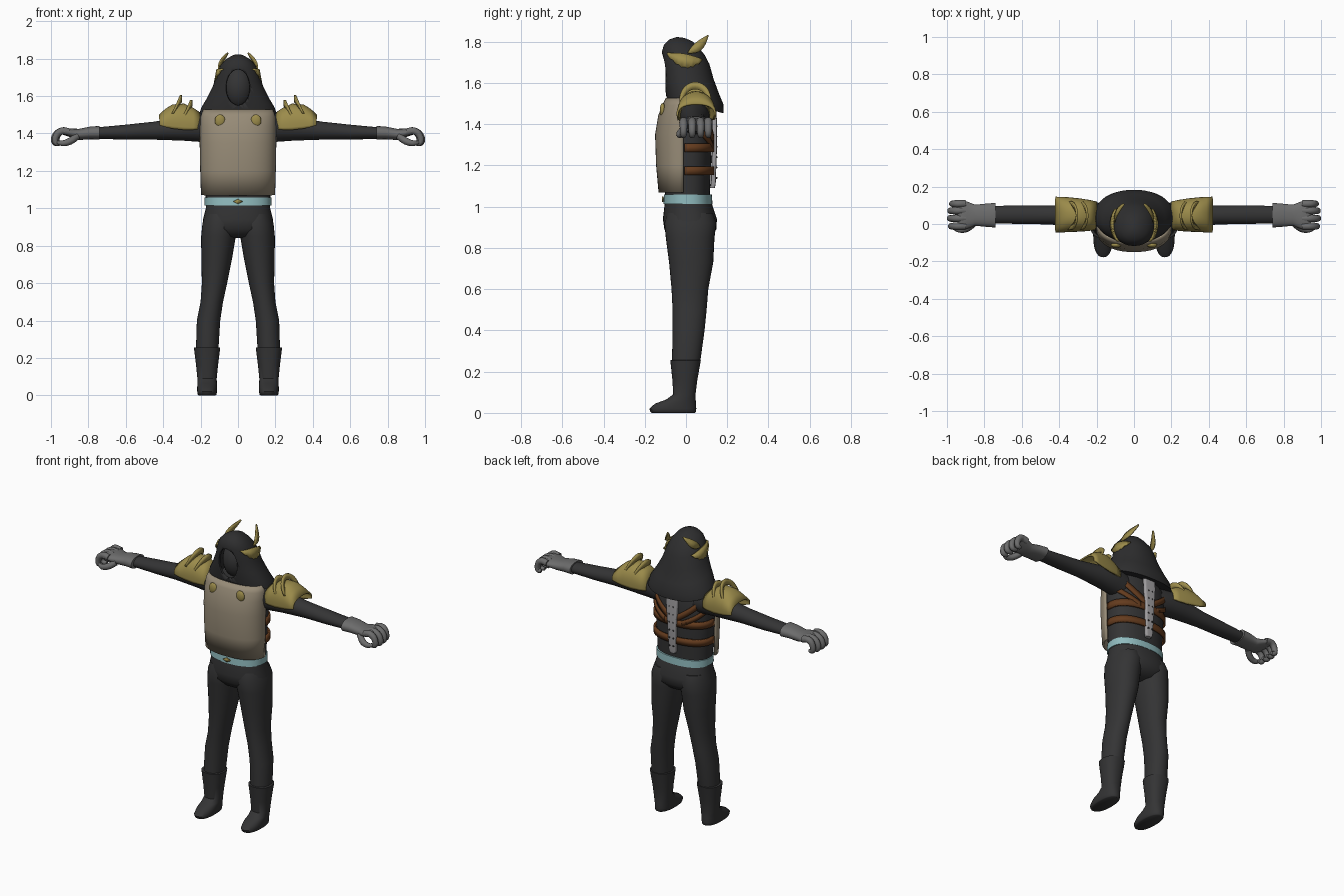
import bpy, bmesh
from math import sin, cos, pi, radians

if "Cube" in bpy.data.objects:
    bpy.data.objects.remove(bpy.data.objects["Cube"])


def material(name, r, g, b):
    m = bpy.data.materials.new(name)
    m.use_nodes = True
    m.diffuse_color = (r, g, b, 1)
    bsdf = m.node_tree.nodes["Principled BSDF"]
    bsdf.inputs["Base Color"].default_value = (r, g, b, 1)
    bsdf.inputs["Roughness"].default_value = 0.8
    return m


BLACK = material("charcoal cloth", .034, .034, .035)
HOOD = material("dark hood cloth", .027, .027, .028)
TAN = material("tan armour", .31, .26, .185)
GOLD = material("old gold", .33, .26, .07)
GREY = material("grey glove", .15, .15, .15)
BELT = material("pale teal", .28, .50, .52)
BROWN = material("brown leather", .13, .045, .013)
STEEL = material("light steel", .36, .35, .36)


def finish(ob, mat, mirror=False, thick=0):
    ob.data.materials.append(mat)
    if thick:
        mod = ob.modifiers.new("thickness", 'SOLIDIFY')
        mod.thickness, mod.offset = thick, 0
    if mirror:
        ob.modifiers.new("mirror", 'MIRROR')
    bpy.ops.object.select_all(action='DESELECT')
    ob.select_set(True)
    bpy.context.view_layer.objects.active = ob
    if ob.type == 'CURVE':
        bpy.ops.object.convert(target='MESH')
        ob = bpy.context.object
    bpy.ops.object.shade_smooth_by_angle(angle=radians(45))
    return ob


def mesh_object(name, bm):
    bmesh.ops.recalc_face_normals(bm, faces=bm.faces)
    me = bpy.data.meshes.new(name)
    bm.to_mesh(me)
    bm.free()
    ob = bpy.data.objects.new(name, me)
    bpy.context.collection.objects.link(ob)
    return ob


def oval(a, p):
    c, s = cos(a), sin(a)
    return (abs(c) ** (2 / p) * (1 if c > 0 else -1),
            abs(s) ** (2 / p) * (1 if s > 0 else -1))


def loft(name, mat, rings, axis='z', arc=None, n=32, p=2.3, tilt=0, mirror=False, thick=0, caps=True):
    """Skin ovals (position, centre 1, centre 2, radius 1, radius 2) along an axis."""
    bm = bmesh.new()
    a0, a1 = arc or (0, 360)
    count = n + 1 if arc else n
    rows = []
    for t, c1, c2, r1, r2 in rings:
        row = []
        for i in range(count):
            u, v = oval(radians(a0 + (a1 - a0) * i / n), p)
            u1, v1 = c1 + r1 * u, c2 + r2 * v
            drop = tilt * v * r2 if tilt else 0
            row.append(bm.verts.new((u1, v1, t + drop) if axis == 'z' else (t, u1, v1)))
        rows.append(row)
    for a, b in zip(rows, rows[1:]):
        for i in range(n):
            j = (i + 1) % count
            bm.faces.new((a[i], a[j], b[j], b[i]))
    if not arc and caps:
        bm.faces.new(rows[0])
        bm.faces.new(rows[-1])
    return finish(mesh_object(name, bm), mat, mirror, thick)


def spans(rows):
    """Turn (z, half width, front y, back y) into centred rings."""
    return [(z, 0, (f + b) / 2, w, (b - f) / 2) for z, w, f, b in rows]


def limb(rows):
    """Turn (z, inner x, outer x, front y, back y) into rings."""
    return [(z, (i + o) / 2, (f + b) / 2, (o - i) / 2, (b - f) / 2) for z, i, o, f, b in rows]


def strip(name, mat, pairs, mirror=False, thick=.008):
    bm = bmesh.new()
    vs = [(bm.verts.new(a), bm.verts.new(b)) for a, b in pairs]
    for (a, b), (c, d) in zip(vs, vs[1:]):
        bm.faces.new((a, b, d, c))
    return finish(mesh_object(name, bm), mat, mirror, thick)


def tube(name, mat, points, radius, radii=None, mirror=True):
    cu = bpy.data.curves.new(name, 'CURVE')
    cu.dimensions, cu.bevel_depth, cu.bevel_resolution = '3D', radius, 3
    cu.resolution_u, cu.use_fill_caps = 6, True
    sp = cu.splines.new('BEZIER')
    sp.bezier_points.add(len(points) - 1)
    for i, (bp, co) in enumerate(zip(sp.bezier_points, points)):
        bp.co, bp.radius = co, (radii[i] if radii else 1)
        bp.handle_left_type = bp.handle_right_type = 'AUTO'
    ob = bpy.data.objects.new(name, cu)
    bpy.context.collection.objects.link(ob)
    return finish(ob, mat, mirror)


def ball(name, mat, loc, scale, mirror=False):
    bm = bmesh.new()
    bmesh.ops.create_uvsphere(bm, u_segments=24, v_segments=16, radius=1)
    bmesh.ops.scale(bm, vec=scale, verts=bm.verts)
    bmesh.ops.translate(bm, vec=loc, verts=bm.verts)
    return finish(mesh_object(name, bm), mat, mirror)


# Body
loft("torso", BLACK, spans([(1.04, .172, -.10, .115), (1.2, .18, -.11, .122), (1.35, .186, -.11, .128),
     (1.45, .18, -.09, .125), (1.52, .13, -.07, .10), (1.6, .06, -.04, .07)]))
loft("pelvis", BLACK, spans([(1.05, .17, -.10, .118), (1.0, .172, -.105, .13), (.94, .187, -.112, .15),
     (.89, .19, -.105, .147), (.85, .12, -.07, .11), (.84, .03, -.03, .06)]))
loft("legs", BLACK, limb([(.97, .01, .175, -.09, .13), (.92, .005, .19, -.105, .147), (.85, .012, .197, -.098, .138),
     (.73, .032, .196, -.082, .132), (.6, .058, .193, -.07, .108), (.5, .08, .2, -.065, .1),
     (.4, .095, .22, -.065, .09), (.24, .105, .225, -.068, .068)]), p=2.1, mirror=True)
loft("boots", BLACK, limb([(.257, .1, .23, -.07, .068), (.255, .095, .236, -.076, .072), (.16, .107, .224, -.066, .055),
     (.09, .114, .217, -.062, .046), (.065, .113, .217, -.095, .047), (.045, .112, .218, -.15, .048),
     (.02, .112, .218, -.178, .05), (.004, .115, .215, -.172, .048), (0, .12, .21, -.165, .044)]), mirror=True)
loft("arms", BLACK, [(.1, .03, 1.42, .07, .08), (.2, .04, 1.435, .075, .08), (.3, .045, 1.425, .065, .063),
     (.45, .048, 1.415, .05, .048), (.6, .05, 1.407, .05, .04), (.76, .05, 1.402, .046, .03)],
     axis='x', p=2, mirror=True)

# Gloves with curled fingers
loft("gloves", GREY, [(.74, .047, 1.404, .066, .036), (.79, .047, 1.403, .062, .034), (.85, .047, 1.395, .056, .03),
     (.89, .047, 1.402, .072, .024), (.93, .047, 1.41, .08, .019), (.945, .047, 1.41, .07, .012)],
     axis='x', mirror=True)
for i, y in enumerate((-.012, .03, .071, .108)):
    out = (.0, .006, .004, -.006)[i]
    tube("finger", GREY, [(.9, y, 1.408), (.945, y, 1.412), (.975 + out, y, 1.38),
         (.972 + out, y, 1.35), (.945, y, 1.346)], .02, (1, 1, .9, .8, .5))
tube("thumb", GREY, [(.86, .0, 1.385), (.9, -.026, 1.358), (.935, -.03, 1.348), (.965, -.02, 1.352)],
     .019, (1, 1, .85, .5))

# Chest plate with round studs
loft("chest_plate", TAN, [(z, 0, -.012, w, d) for z, w, d in
     ((1.07, .192, .115), (1.2, .196, .127), (1.35, .199, .132), (1.44, .198, .117), (1.49, .194, .098),
      (1.525, .18, .08))], arc=(180, 360), thick=.012)
ball("chest_studs", GOLD, (.096, -.113, 1.468), (.028, .014, .034), True)

# Belt and diamond buckle
loft("belt", BELT, spans([(1.014, .178, -.11, .128), (1.058, .178, -.107, .126)]))
strip("buckle", GOLD, [((-.025, -.112, 1.037), (-.025, -.112, 1.036)), ((0, -.113, 1.05), (0, -.113, 1.023)),
      ((.025, -.112, 1.037), (.025, -.112, 1.036))])


# Leather straps wrapped round the back
def strap(a0, z0, a1, z1, mirror, width=.021):
    pairs = []
    for i in range(25):
        f = i / 24
        u, v = oval(radians(a0 + (a1 - a0) * f), 2.3)
        x, y, z = .191 * u, .006 + .125 * v, z0 + (z1 - z0) * f
        pairs.append(((x, y, z - width), (x, y, z + width)))
    strip("back_strap", BROWN, pairs, mirror, .012)


strap(-4, 1.175, 184, 1.175, False)
strap(-4, 1.285, 184, 1.285, False)
strap(88, 1.31, 30, 1.44, True)
strap(4, 1.4, 75, 1.29, True, .016)

# Spine plate with studs
loft("spine_plate", STEEL, [(z, 0, y, w, .012) for z, w, y in
     ((1.09, .018, .128), (1.11, .024, .132), (1.28, .03, .138), (1.42, .04, .138), (1.47, .038, .134))], p=5)
for i in range(6):
    ball("spine_studs", BLACK, (.014, .147, 1.14 + .05 * i), (.005, .006, .005), True)

# Shoulder armour with two arched crests each
loft("pauldrons", GOLD, [(.2, .045, 1.437, .07, .067), (.24, .046, 1.437, .078, .095), (.29, .048, 1.44, .084, .115),
     (.35, .05, 1.445, .088, .105), (.385, .05, 1.448, .09, .08), (.42, .05, 1.452, .091, .045)],
     axis='x', arc=(-8, 188), thick=.01, mirror=True)
for x, top in ((.305, 1.605), (.25, 1.58)):
    pairs = []
    for i in range(17):
        a = pi * i / 16
        w = .006 + .012 * sin(a)
        y, h = cos(a), sin(a)
        base = top - .1
        pairs.append(tuple((x + .045 * (1 - h), .045 + (.07 + k) * y, base + (.082 + k) * h) for k in (-w, w)))
    strip("shoulder_crest", GOLD, pairs, True, .012)

# Hood with a face opening
hood = loft("hood", HOOD, [(z, 0, (f + b) / 2, w, (b - f) / 2) for z, w, f, b in
     ((1.812, .006, -.02, .0), (1.806, .03, -.045, .03), (1.785, .065, -.08, .06), (1.755, .09, -.102, .088),
      (1.72, .106, -.111, .108), (1.65, .128, -.105, .128), (1.58, .162, -.1, .155), (1.53, .192, -.095, .177),
      (1.495, .205, -.09, .178))], n=48, p=2.2, tilt=-.28, thick=.012)
cutter = ball("face_cutter", HOOD, (0, -.12, 1.645), (.066, .1, .098))
cutter.hide_render = True
cut = hood.modifiers.new("opening", 'BOOLEAN')
cut.operation, cut.object, cut.solver = 'DIFFERENCE', cutter, 'EXACT'
bpy.context.view_layer.objects.active = hood
for mod in list(hood.modifiers):
    if mod.type in {'SOLIDIFY', 'BOOLEAN'}:
        bpy.ops.object.modifier_apply(modifier=mod.name)
bpy.data.objects.remove(cutter)
ball("face_mask", BLACK, (0, -.01, 1.645), (.082, .085, .115))

# Winged ornaments on the hood sides
leaf = []
for i in range(13):
    f = i / 12
    y = -.092 + .17 * f
    x = .112 * (1 - abs(y / .122) ** 2.2) ** (1 / 2.2) + .006
    h = .034 * sin(pi * f) + .003
    mid = 1.742 - .03 * f - .012 * sin(pi * f)
    leaf.append(((x + .006, y, mid - h - .007 * (i % 2)), (x - .006, y, mid + h * .7)))
strip("hood_wings", GOLD, leaf, True)
plume = []
for i in range(9):
    f = i / 8
    h = .014 * sin(pi * f) + .002
    x = .104 - .05 * f + .014 * sin(pi * f)
    y, z = .01 + .097 * f, 1.745 + .085 * f - .012 * sin(pi * f)
    plume.append(((x, y + h, z - h), (x, y - h, z + h)))
strip("wing_plumes", GOLD, plume, True)
